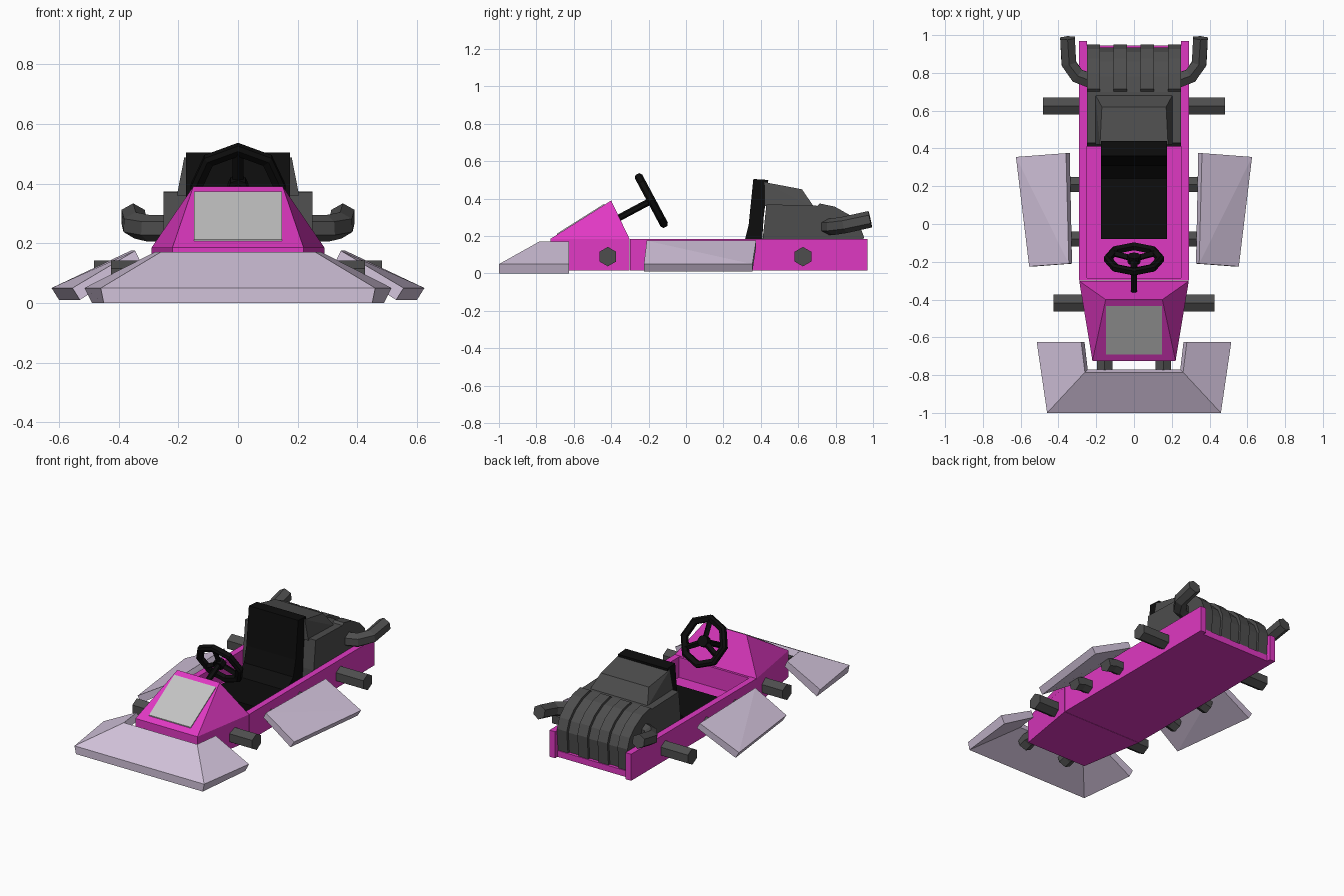
import bpy, bmesh, math
from mathutils import Vector

if "Cube" in bpy.data.objects:
    bpy.data.objects.remove(bpy.data.objects["Cube"], do_unlink=True)


def material(name, r, g, b):
    m = bpy.data.materials.new(name)
    m.use_nodes = True
    m.diffuse_color = (r, g, b, 1)
    node = next(n for n in m.node_tree.nodes if n.type == 'BSDF_PRINCIPLED')
    node.inputs["Base Color"].default_value = (r, g, b, 1)
    node.inputs["Roughness"].default_value = 0.8
    return m


MAGENTA = material("magenta paint", 0.74, 0.04, 0.54)
LILAC = material("lilac panel", 0.64, 0.54, 0.70)
DARK = material("dark grey metal", 0.075, 0.075, 0.075)
BLACK = material("black", 0.004, 0.004, 0.004)
PLATE = material("grey plate", 0.55, 0.55, 0.55)


def finish(bm, name, mat):
    bmesh.ops.recalc_face_normals(bm, faces=bm.faces)
    mesh = bpy.data.meshes.new(name)
    bm.to_mesh(mesh)
    bm.free()
    mesh.materials.append(mat)
    ob = bpy.data.objects.new(name, mesh)
    bpy.context.collection.objects.link(ob)
    return ob


def hull(name, mat, points):
    """Convex solid around a few corner points."""
    bm = bmesh.new()
    for p in points:
        bm.verts.new(p)
    bmesh.ops.convex_hull(bm, input=bm.verts)
    bmesh.ops.dissolve_limit(bm, angle_limit=0.01, verts=bm.verts, edges=bm.edges)
    return finish(bm, name, mat)


def box(name, mat, x, y, z):
    return hull(name, mat, [(a, b, c) for a in x for b in y for c in z])


def loft(name, mat, sections, closed=False):
    """Skin a row of equal cross-sections."""
    bm = bmesh.new()
    rings = [[bm.verts.new(p) for p in s] for s in sections]
    pairs = list(zip(rings, rings[1:]))
    if closed:
        pairs.append((rings[-1], rings[0]))
    for a, b in pairs:
        for i in range(len(a)):
            j = (i + 1) % len(a)
            bm.faces.new((a[i], a[j], b[j], b[i]))
    if not closed:
        bm.faces.new(rings[0])
        bm.faces.new(rings[-1])
    return finish(bm, name, mat)


def extrude_x(name, mat, profile, x0, x1):
    return loft(name, mat, [[(x, y, z) for y, z in profile] for x in (x0, x1)])


def tube(name, mat, path, radius, sides=6, up=(0, 0, 1)):
    """Sweep a polygon along a path, one corner pointing up."""
    pts = [Vector(p) for p in path]
    rings = []
    for i, p in enumerate(pts):
        d = (pts[min(i + 1, len(pts) - 1)] - pts[max(i - 1, 0)]).normalized()
        side = d.cross(Vector(up)).normalized()
        top = side.cross(d)
        rings.append([p + radius * (math.cos(t) * top + math.sin(t) * side)
                      for t in (math.tau * k / sides for k in range(sides))])
    return loft(name, mat, rings)


def flip(points, s):
    return [(x * s, y, z) for x, y, z in points]


SIDES = (("left", 1), ("right", -1))

# Chassis tub, open at the top and the back
box("floor_pan", MAGENTA, (-0.27, 0.27), (-0.30, 0.945), (0.015, 0.055))
box("tub_front_wall", MAGENTA, (-0.27, 0.27), (-0.30, -0.285), (0.02, 0.183))
for side, s in SIDES:
    box(side + "_side_rail", MAGENTA, (0.25 * s, 0.29 * s), (-0.30, 0.97), (0.015, 0.185))

# Nose: tapered base with a wedge on top
hull("nose", MAGENTA, [p for s in (1, -1) for p in flip(
    [(0.29, -0.302, 0.015), (0.29, -0.302, 0.185), (0.22, -0.725, 0.015),
     (0.22, -0.725, 0.185), (0.15, -0.40, 0.39)], s)])
slope = 0.205 / 0.325
plate = [(-0.695, 0.0), (-0.44, 0.0)]
extrude_x("nose_plate", PLATE,
          [(y, 0.185 + (y + 0.725) * slope + dz)
           for y, dz in ((-0.69, -0.002), (-0.435, -0.002), (-0.435, 0.006), (-0.69, 0.006))],
          -0.148, 0.148)

# Front bumper shell, swept round from one wing to the other
wing_end = [(0.49, -0.625, 0.0), (0.515, -0.625, 0.05),
            (0.28, -0.625, 0.17), (0.262, -0.625, 0.13)]
corner = [(0.45, -1.0, 0.0), (0.46, -1.0, 0.05),
          (0.26, -0.785, 0.17), (0.245, -0.77, 0.13)]
loft("front_bumper", LILAC, [wing_end, corner, flip(corner, -1), flip(wing_end, -1)])

for side, s in SIDES:
    # Side pods: sloping slabs
    hull(side + "_side_pod", LILAC, flip(
        [(0.53, -0.225, 0.01), (0.555, -0.225, 0.05), (0.345, -0.21, 0.175),
         (0.328, -0.21, 0.14), (0.60, 0.355, 0.01), (0.625, 0.355, 0.05),
         (0.36, 0.375, 0.175), (0.34, 0.375, 0.14)], s))
    # Pod and bumper brackets
    for place, y in (("front", -0.08), ("rear", 0.21)):
        tube(f"{side}_{place}_pod_bracket", DARK,
             [(0.27 * s, y, 0.09), (0.345 * s, y, 0.09), (0.40 * s, y, 0.075)], 0.046)
    tube(side + "_bumper_bracket", DARK,
         [(0.155 * s, -0.70, 0.09), (0.155 * s, -0.79, 0.09), (0.155 * s, -0.84, 0.075)], 0.048)
    # Stub axles
    for place, y, end in (("front", -0.418, 0.425), ("rear", 0.625, 0.483)):
        tube(f"{side}_{place}_axle", DARK, [(0.2 * s, y, 0.09), (end * s, y, 0.09)], 0.052)
    # Exhaust pipes
    tube(side + "_exhaust", DARK, flip(
        [(0.22, 0.755, 0.25), (0.30, 0.785, 0.25), (0.345, 0.85, 0.26),
         (0.352, 0.985, 0.29)], s), 0.045)

# Engine cover with raised ribs and an upper block
cover = [(0.70, 0.362), (0.78, 0.345), (0.86, 0.30), (0.91, 0.25), (0.935, 0.185), (0.925, 0.055)]
extrude_x("engine_cover", DARK, [(0.41, 0.055), (0.41, 0.185), (0.43, 0.37)] + cover, -0.25, 0.25)
outer = [(y + 0.016, z + 0.012) for y, z in cover[:-1]] + [(0.94, 0.055)]
inner = [(y - 0.02, z - 0.02) for y, z in reversed(cover)]
for i, x in enumerate((-0.215, -0.073, 0.07, 0.215)):
    extrude_x(f"cover_rib_{i + 1}", DARK, outer + inner, x - 0.035, x + 0.035)
hull("engine_block", DARK, [p for s in (1, -1) for p in flip(
    [(0.205, 0.42, 0.36), (0.205, 0.685, 0.355), (0.18, 0.42, 0.488), (0.17, 0.62, 0.45)], s)])

# Seat: cushion and leaning back in one bent profile
extrude_x("seat", BLACK,
          [(-0.08, 0.055), (-0.08, 0.12), (0.24, 0.10), (0.31, 0.16), (0.335, 0.26),
           (0.36, 0.505), (0.44, 0.50), (0.415, 0.30), (0.40, 0.055)], -0.175, 0.175)

# Steering wheel: eight-sided rim, three spokes and a column
centre = Vector((0, -0.185, 0.39))
normal = Vector((0, 0.88, 0.47)).normalized()
across = Vector((1, 0, 0))
rise = normal.cross(across) * -1
if rise.z < 0:
    rise = -rise


def on_wheel(angle, r, n=0.0):
    return centre + r * (math.sin(angle) * across + math.cos(angle) * rise) + n * normal


rim = [[on_wheel(math.tau * k / 8, r, n)
        for r, n in ((0.16, -0.012), (0.16, 0.012), (0.145, 0.022),
                     (0.12, 0.012), (0.12, -0.012), (0.145, -0.022))] for k in range(8)]
loft("steering_wheel_rim", BLACK, rim, closed=True)
for i in range(3):
    a = math.tau * i / 3
    tube(f"steering_spoke_{i + 1}", BLACK, [centre, on_wheel(a, 0.135)], 0.018, 4, normal)
tube("steering_hub", BLACK, [centre - normal * 0.02, centre + normal * 0.02], 0.035, 8)
tube("steering_column", BLACK, [centre, centre - normal * 0.22], 0.018)
